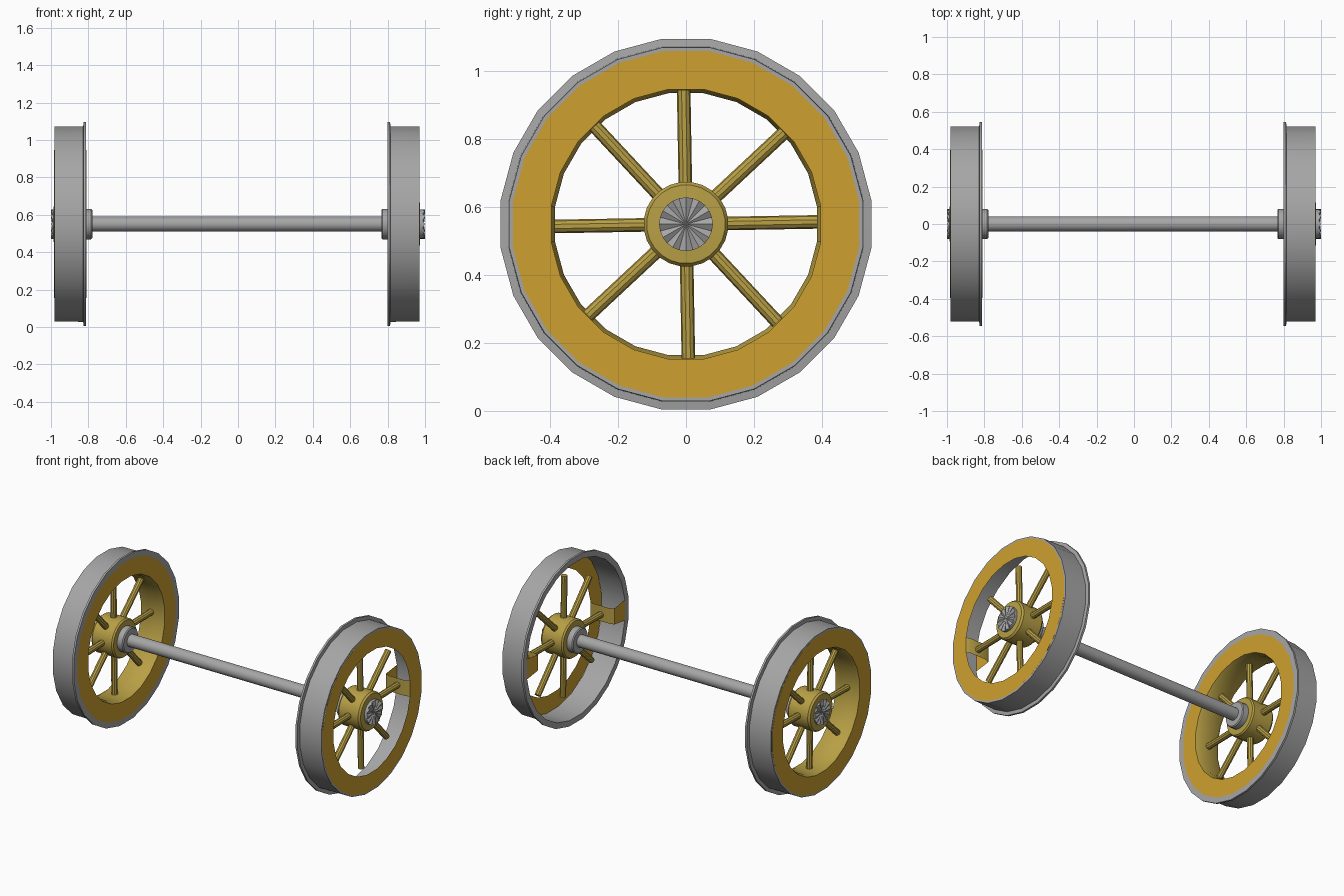
import bpy, bmesh, math
from mathutils import Vector

if "Cube" in bpy.data.objects:
    bpy.data.objects.remove(bpy.data.objects["Cube"])

AXIS_Z = 0.55
SEG = 24


def mat(name, rgb):
    m = bpy.data.materials.new(name)
    m.diffuse_color = (*rgb, 1)
    m.use_nodes = True
    m.node_tree.nodes["Principled BSDF"].inputs["Base Color"].default_value = m.diffuse_color
    return m


STEEL = mat("grey steel", (0.38, 0.38, 0.385))
GOLD = mat("gold paint", (0.62, 0.35, 0.028))
OCHRE = mat("ochre wood", (0.48, 0.35, 0.06))


def ring_point(x, r, a):
    return Vector((x, r * math.cos(a), AXIS_Z + r * math.sin(a)))


def finish(bm, name, mats, recalc=True):
    if recalc:
        bmesh.ops.recalc_face_normals(bm, faces=bm.faces)
    me = bpy.data.meshes.new(name)
    bm.to_mesh(me)
    bm.free()
    for m in mats:
        me.materials.append(m)
    ob = bpy.data.objects.new(name, me)
    bpy.context.collection.objects.link(ob)
    bpy.ops.object.select_all(action='DESELECT')
    ob.select_set(True)
    bpy.context.view_layer.objects.active = ob
    bpy.ops.object.shade_smooth_by_angle(angle=math.radians(31))
    return ob


def lathe(name, profile, mats, closed=True, n=SEG, keep=None, rule=None):
    """Turn an (x, radius) profile about the axle line; keep limits the segments."""
    bm = bmesh.new()
    step = 2 * math.pi / n
    rings = []
    for i in range(n):
        a = (i - 0.5) * step
        rings.append([bm.verts.new(ring_point(x, r, a)) for x, r in profile])
    count = len(profile) if closed else len(profile) - 1
    for i in range(n):
        if keep is not None and i not in keep:
            continue
        r0, r1 = rings[i], rings[(i + 1) % n]
        for j in range(count):
            k = (j + 1) % len(profile)
            f = bm.faces.new((r0[j], r0[k], r1[k], r1[j]))
            if rule:
                f.material_index = rule(j)
    loose = [v for v in bm.verts if not v.link_faces]
    bmesh.ops.delete(bm, geom=loose, context='VERTS')
    bmesh.ops.remove_doubles(bm, verts=bm.verts, dist=1e-5)
    return finish(bm, name, mats)


def cap(name, s, x0, x1):
    """Short axle end with a pleated outer face."""
    bm = bmesh.new()
    n = 24
    inner = [bm.verts.new(ring_point(x0, 0.079, 2 * math.pi * i / n)) for i in range(n)]
    outer = [bm.verts.new(ring_point(x1 - s * (0.012 if i % 2 else 0), 0.079,
                                     2 * math.pi * i / n)) for i in range(n)]
    mid = bm.verts.new(ring_point(x1 - s * 0.006, 0, 0))
    for i in range(n):
        k = (i + 1) % n
        bm.faces.new((inner[i], inner[k], outer[k], outer[i]))
        bm.faces.new((outer[i], outer[k], mid))
    bm.faces.new(inner)
    finish(bm, name, [STEEL])


def spokes(name, x):
    bm = bmesh.new()
    sides = 10
    for i in range(8):
        a = math.radians(45 * i + (1 if i % 2 == 0 else -2))
        tang = Vector((0, -math.sin(a), math.cos(a)))
        loops = []
        for r in (0.11, 0.395):
            c = ring_point(x, r, a)
            loops.append([bm.verts.new(c + 0.02 * (
                tang * math.cos(2 * math.pi * j / sides)
                + Vector((1, 0, 0)) * math.sin(2 * math.pi * j / sides)))
                for j in range(sides)])
        for j in range(sides):
            k = (j + 1) % sides
            bm.faces.new((loops[0][j], loops[0][k], loops[1][k], loops[1][j]))
        bm.faces.new(loops[0])
        bm.faces.new(loops[1])
    finish(bm, name, [OCHRE])


def wheel(side, s, off):
    def X(pts):
        return [(s * (x + off), r) for x, r in pts]

    # Flanged steel tyre
    lathe(side + "_tyre", X([(0.80, 0.512), (0.80, 0.55), (0.813, 0.55), (0.816, 0.527),
                             (0.97, 0.525), (0.97, 0.512)]), [STEEL])

    # Rim: painted faces joined by an ochre bore
    face_out = [(0.972, 0.514), (0.972, 0.40)]
    bore = [(0.95, 0.389), (0.83, 0.389)]
    face_in = [(0.799, 0.40), (0.799, 0.514)]

    def paint(j):
        return 0 if j in (0, 4) else 1
    if s < 0:
        lathe(side + "_rim", X(face_out + bore + face_in), [GOLD, OCHRE],
              closed=False, rule=paint)
    else:
        # Open-backed rim with only two bore blocks left at front and back
        lathe(side + "_rim_face", X(face_out), [GOLD], closed=False)
        lathe(side + "_rim_blocks", X(face_out[1:] + bore + face_in), [GOLD, OCHRE],
              closed=False, keep=(0, SEG // 2), rule=lambda j: 0 if j == 3 else 1)

    # Hub barrel, axle boss, axle end cap, spokes
    lathe(side + "_hub", X([(0.81, 0.06), (0.81, 0.118), (0.82, 0.125), (0.96, 0.125),
                            (0.972, 0.116), (0.975, 0.06)]), [OCHRE])
    lathe(side + "_axle_boss", X([(0.767, 0.03), (0.767, 0.076), (0.773, 0.082),
                                  (0.83, 0.082), (0.83, 0.03)]), [STEEL])
    cap(side + "_axle_cap", s, s * 0.95, s * 1.0)
    spokes(side + "_spokes", s * (0.89 + off))


# Axle shaft
lathe("axle", [(-0.95, 0), (-0.95, 0.04), (0.95, 0.04), (0.95, 0)], [STEEL], closed=False)

wheel("right_wheel", 1, 0.0)
wheel("left_wheel", -1, 0.012)
